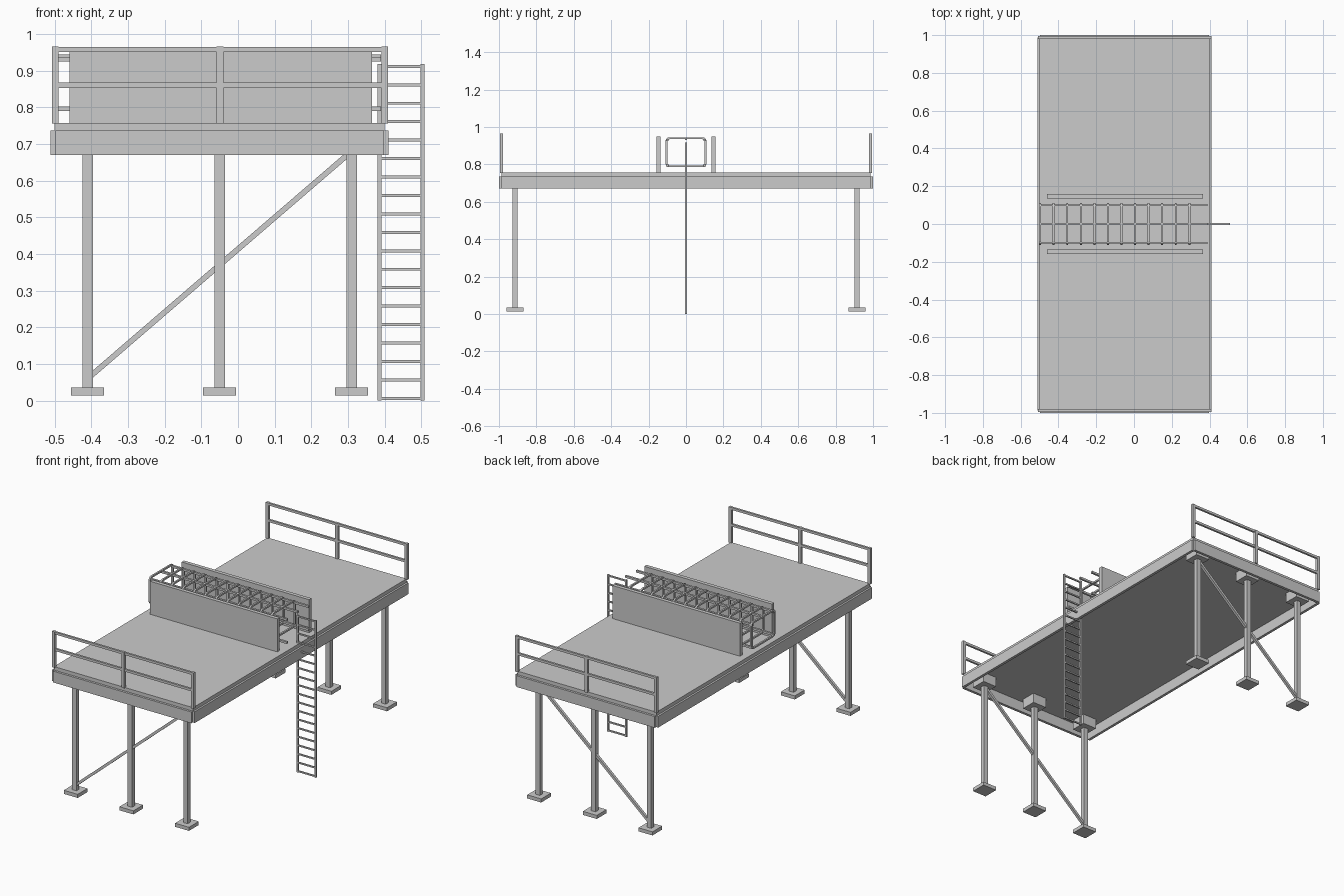
import bpy, bmesh, math
from mathutils import Vector, Matrix

if "Cube" in bpy.data.objects:
    bpy.data.objects.remove(bpy.data.objects["Cube"])


def finish(name, bm):
    bmesh.ops.recalc_face_normals(bm, faces=bm.faces)
    me = bpy.data.meshes.new(name)
    bm.to_mesh(me)
    bm.free()
    ob = bpy.data.objects.new(name, me)
    bpy.context.collection.objects.link(ob)
    return ob


def add_box(bm, x, y, z):
    size = [b - a for a, b in (x, y, z)]
    mid = [(a + b) / 2 for a, b in (x, y, z)]
    bmesh.ops.create_cube(bm, size=1, matrix=Matrix.Translation(mid) @ Matrix.Diagonal((*size, 1)))


def boxes(name, items):
    bm = bmesh.new()
    for item in items:
        add_box(bm, *item)
    return finish(name, bm)


def around(c, half):
    return (c - half, c + half)


def bar(name, p, q, w):
    # square bar between two points
    p, q = Vector(p), Vector(q)
    d = q - p
    bm = bmesh.new()
    rot = d.to_track_quat('Z', 'Y').to_matrix().to_4x4()
    m = Matrix.Translation((p + q) / 2) @ rot @ Matrix.Diagonal((w, w, d.length, 1))
    bmesh.ops.create_cube(bm, size=1, matrix=m)
    return finish(name, bm)


# Deck slab and surrounding fascia with notched corners
boxes("deck_slab", [((-0.5, 0.4), (-0.987, 0.987), (0.733, 0.757))])
for s, side in ((-1, "front"), (1, "back")):
    boxes(side + "_fascia", [((-0.498, 0.398), around(s * 0.992, 0.008), (0.67, 0.736))])
for x, side in ((-0.503, "left"), (0.403, "right")):
    boxes(side + "_fascia", [(around(x, 0.008), (-0.987, 0.987), (0.67, 0.736))])

# Columns with base and cap plates, diagonal braces, end railings
for s, side in ((-1, "front"), (1, "back")):
    y = s * 0.915
    for i, x in enumerate((-0.41, -0.05, 0.31)):
        boxes(f"{side}_column_{i}", [(around(x, 0.014), around(y, 0.013), (0.03, 0.70))])
        boxes(f"{side}_base_plate_{i}", [(around(x, 0.045), around(y, 0.045), (0.014, 0.035))])
        boxes(f"{side}_cap_plate_{i}", [(around(x, 0.045), around(y, 0.045), (0.675, 0.735))])
    bar(side + "_brace", (-0.41, y, 0.06), (0.31, y, 0.68), 0.015)

    yr = s * 0.987
    boxes(side + "_railing_posts",
          [(around(x, 0.009), around(yr, 0.008), (0.755, 0.965)) for x in (-0.498, -0.049, 0.4)])
    boxes(side + "_railing_rails",
          [((-0.5, 0.4), around(yr, 0.006), around(z, 0.007)) for z in (0.957, 0.86)])

    # Upright panel beside the cage
    boxes(side + "_cage_panel", [((-0.46, 0.365), around(s * 0.147, 0.011), (0.755, 0.95))])

# Access ladder
boxes("ladder_stiles", [(around(x, 0.005), around(0, 0.005), (0, 0.918)) for x in (0.386, 0.503)])
boxes("ladder_rungs", [((0.386, 0.503), around(0, 0.004), around(0.006 + i * 0.0503, 0.004))
                       for i in range(19)])


# Cage hoops: rounded rectangular rings in the yz plane
def ring_outline(hy, hz, r, steps=3):
    pts = []
    for k, (sy, sz) in enumerate(((1, 1), (-1, 1), (-1, -1), (1, -1))):
        for j in range(steps + 1):
            a = math.pi / 2 * (k + j / steps)
            pts.append((sy * (hy - r) + r * math.cos(a), 0.865 + sz * (hz - r) + r * math.sin(a)))
    return pts


bm = bmesh.new()
outer, inner = ring_outline(0.11, 0.08, 0.02), ring_outline(0.10, 0.07, 0.012)
for i in range(12):
    x = -0.497 + i * 0.0718
    rings = [[bm.verts.new((x + dx, y, z)) for y, z in pts]
             for dx, pts in ((-0.005, outer), (0.005, outer), (0.005, inner), (-0.005, inner))]
    n = len(outer)
    for k in range(4):
        a, b = rings[k], rings[(k + 1) % 4]
        for j in range(n):
            bm.faces.new((a[j], a[(j + 1) % n], b[(j + 1) % n], b[j]))
finish("cage_hoops", bm)

# Long bars tying the hoops together
boxes("cage_long_bars",
      [((-0.5, 0.39), around(y, 0.006), around(z, 0.006))
       for y, z in ((-0.1, 0.93), (0.1, 0.93), (-0.1, 0.796), (0.1, 0.796), (0, 0.937))])
